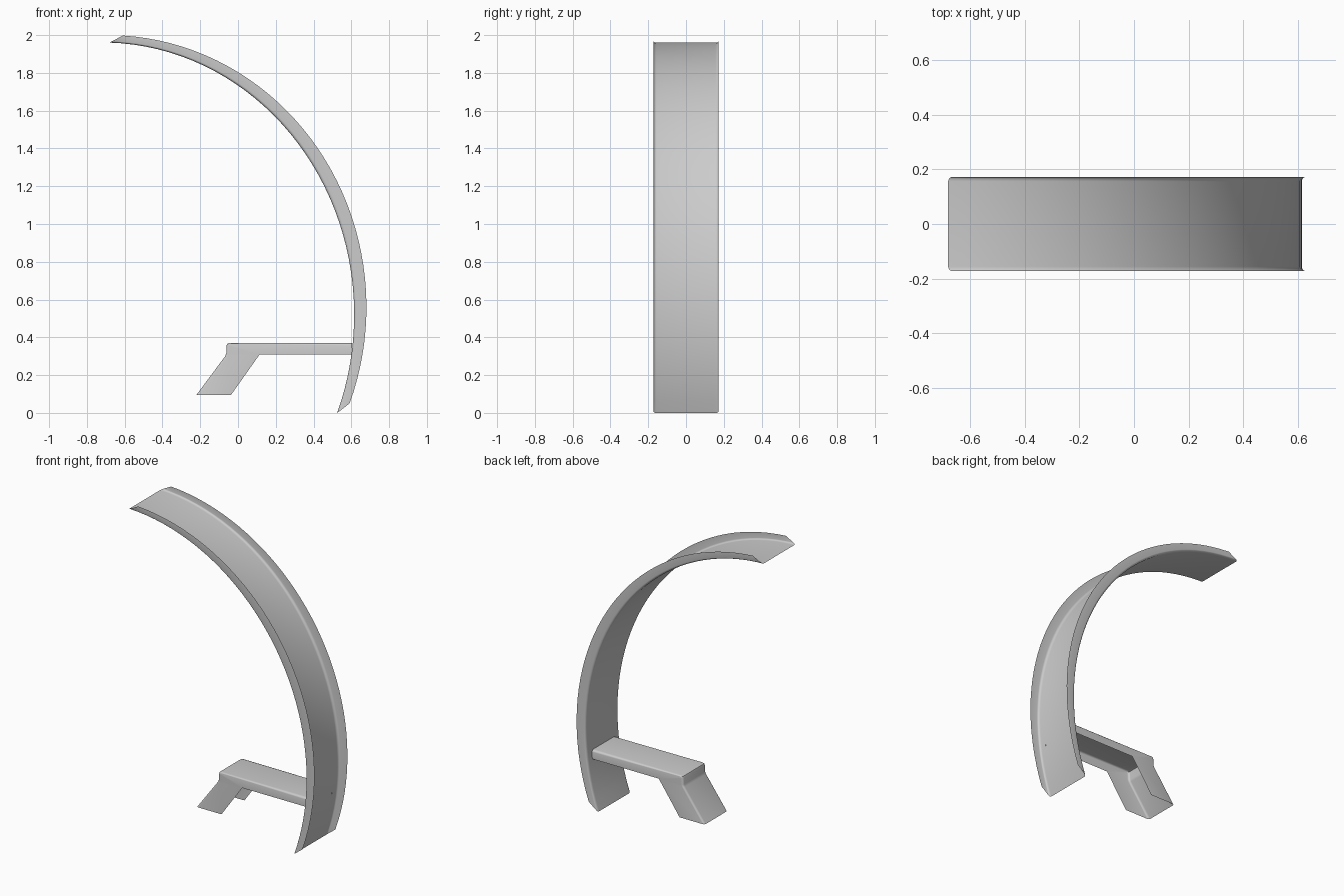
import bpy, bmesh
from math import sin, cos, radians
from mathutils import Vector

cube = bpy.data.objects.get("Cube")
if cube:
    bpy.data.objects.remove(cube, do_unlink=True)

grey = bpy.data.materials.new("light grey")
grey.use_nodes = True
colour = (0.6, 0.6, 0.6, 1)
grey.diffuse_color = colour
grey.node_tree.nodes["Principled BSDF"].inputs["Base Color"].default_value = colour


def channel(name, web, lip, half_width, fillet):
    """Thin open channel: a web along one rail, side flanges reaching the other rail."""
    bm = bmesh.new()
    rows = []
    for (wx, wz), (lx, lz) in zip(web, lip):
        w, l = Vector((wx, 0, wz)), Vector((lx, 0, lz))
        step = (l - w).normalized()
        # Half section: flange edge, rounded corner, web edge
        half = [(half_width, l)]
        for i in range(5):
            a = radians(90 * i / 4)
            half.append((half_width - fillet * (1 - cos(a)),
                         w + step * fillet * (1 - sin(a))))
        section = half + [(-y, p) for y, p in reversed(half)]
        rows.append([bm.verts.new((p.x, y, p.z)) for y, p in section])
    for a, b in zip(rows, rows[1:]):
        for i in range(len(a) - 1):
            bm.faces.new((a[i], a[i + 1], b[i + 1], b[i]))
    bmesh.ops.remove_doubles(bm, verts=bm.verts, dist=0.0005)
    bmesh.ops.recalc_face_normals(bm, faces=bm.faces)
    mesh = bpy.data.meshes.new(name)
    bm.to_mesh(mesh)
    bm.free()
    mesh.materials.append(grey)
    obj = bpy.data.objects.new(name, mesh)
    bpy.context.collection.objects.link(obj)
    bpy.ops.object.select_all(action='DESELECT')
    obj.select_set(True)
    bpy.context.view_layer.objects.active = obj
    bpy.ops.object.shade_smooth_by_angle(angle=radians(35))
    return obj


def arc(cx, cz, rx, rz, start, end, steps=40):
    """Points on an ellipse, angles in degrees from the top towards +x."""
    angles = [radians(start + (end - start) * i / steps) for i in range(steps + 1)]
    return [(cx + rx * sin(a), cz + rz * cos(a)) for a in angles]


# Curved guard: web on the inside of the curve, flanges turned outwards
channel("curved_guard",
        arc(-0.72, 0.52, 1.335, 1.441, 1.7, 111.2),
        arc(-0.69, 0.56, 1.37, 1.44, 3.35, 110.7),
        0.172, 0.016)

# Bracket: flat arm that bends down into a slanted leg, open underneath
bend = (0.115, 0.31)
channel("bracket",
        [(0.603, 0.37), (-0.046, 0.37), (-0.056, 0.367), (-0.06, 0.358),
         (-0.062, 0.315), (-0.068, 0.3), (-0.22, 0.095)],
        [(0.603, 0.31), bend, bend, bend, bend, bend, (-0.037, 0.095)],
        0.12, 0.014)
